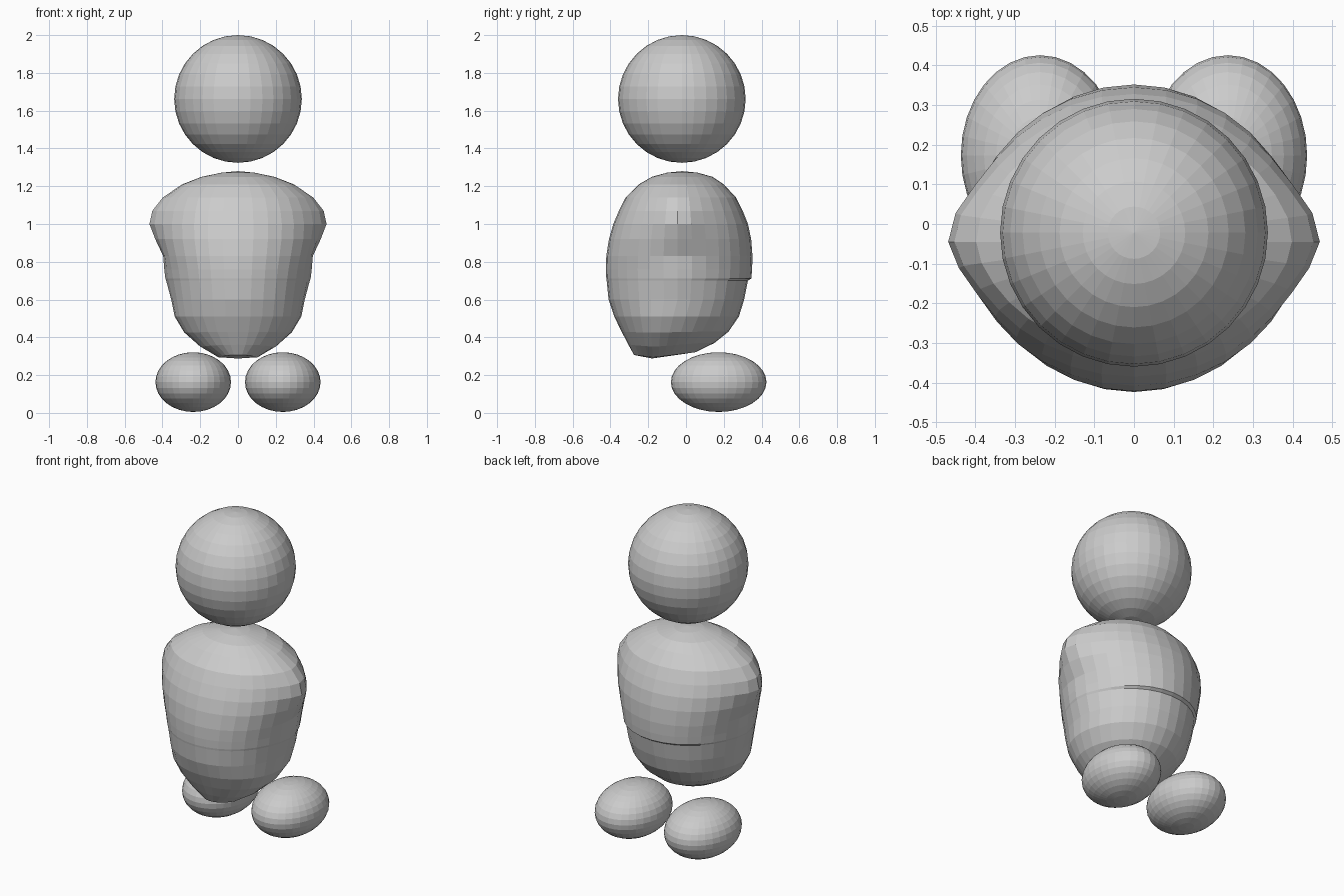
import bpy, bmesh, math

if "Cube" in bpy.data.objects:
    bpy.data.objects.remove(bpy.data.objects["Cube"])

clay = bpy.data.materials.new("light grey clay")
clay.diffuse_color = (0.6, 0.6, 0.6, 1)
clay.use_nodes = True
clay.node_tree.nodes["Principled BSDF"].inputs["Base Color"].default_value = clay.diffuse_color


def ball(name, centre, radii):
    bpy.ops.mesh.primitive_uv_sphere_add(segments=32, ring_count=16, location=centre)
    ob = bpy.context.object
    ob.name = name
    ob.scale = radii
    bpy.ops.object.transform_apply(location=False, rotation=False, scale=True)
    ob.data.materials.append(clay)
    return ob


# Head and feet
ball("head", (0, -0.022, 1.662), (0.338, 0.338, 0.338))
for side, label in ((-1, "left"), (1, "right")):
    ball(label + "_foot", (side * 0.237, 0.173, 0.163), (0.2, 0.253, 0.158))

# Body rings: height, half width, front y, back y
rings = [
    (1.272, 0.085, -0.10, 0.06),
    (1.250, 0.19, -0.18, 0.14),
    (1.210, 0.29, -0.25, 0.20),
    (1.140, 0.375, -0.32, 0.265),
    (1.070, 0.405, -0.355, 0.30),
    (1.000, 0.418, -0.385, 0.328),
    (0.920, 0.415, -0.408, 0.345),
    (0.830, 0.395, -0.422, 0.352),
    (0.760, 0.378, -0.424, 0.350),
    (0.712, 0.370, -0.422, 0.346),
    (0.700, 0.366, -0.420, 0.328),
    (0.600, 0.350, -0.410, 0.308),
    (0.510, 0.335, -0.380, 0.280),
    (0.430, 0.285, -0.340, 0.225),
    (0.370, 0.205, -0.305, 0.150),
    (0.325, 0.110, -0.275, 0.050),
]
SEG = 32
bm = bmesh.new()
loops = []
for z, w, front, back in rings:
    mid = -0.045 if z > 0.6 else -0.045 - (0.6 - z) * 0.25
    loop = []
    for i in range(SEG):
        a = 2 * math.pi * i / SEG
        c, s = math.cos(a), math.sin(a)
        x = w * c
        y = mid + s * ((back - mid) if s > 0 else (mid - front))
        # shoulder bulge and shallow hollow under the arm
        lobe = math.exp(-((y + 0.03) / 0.12) ** 2) * abs(c)
        bulge = 0.055 * math.exp(-((z - 1.03) / 0.12) ** 2)
        hollow = 0.015 * math.exp(-((z - 0.72) / 0.10) ** 2)
        x += math.copysign(lobe * (bulge - hollow), c)
        # underside slopes down towards the front
        dz = -0.03 * max(0, 0.45 - z) / 0.12 * max(0, 1 - abs(y + 0.17) / 0.25)
        loop.append(bm.verts.new((x, y, z + dz)))
    loops.append(loop)
for upper, lower in zip(loops, loops[1:]):
    for i in range(SEG):
        j = (i + 1) % SEG
        bm.faces.new((upper[i], lower[i], lower[j], upper[j]))
top = bm.verts.new((0, -0.02, 1.28))
base = bm.verts.new((0, -0.18, 0.288))
for i in range(SEG):
    j = (i + 1) % SEG
    bm.faces.new((top, loops[0][i], loops[0][j]))
    bm.faces.new((base, loops[-1][j], loops[-1][i]))
bmesh.ops.recalc_face_normals(bm, faces=bm.faces[:])
mesh = bpy.data.meshes.new("body")
bm.to_mesh(mesh)
bm.free()
mesh.materials.append(clay)
bpy.context.collection.objects.link(bpy.data.objects.new("body", mesh))
